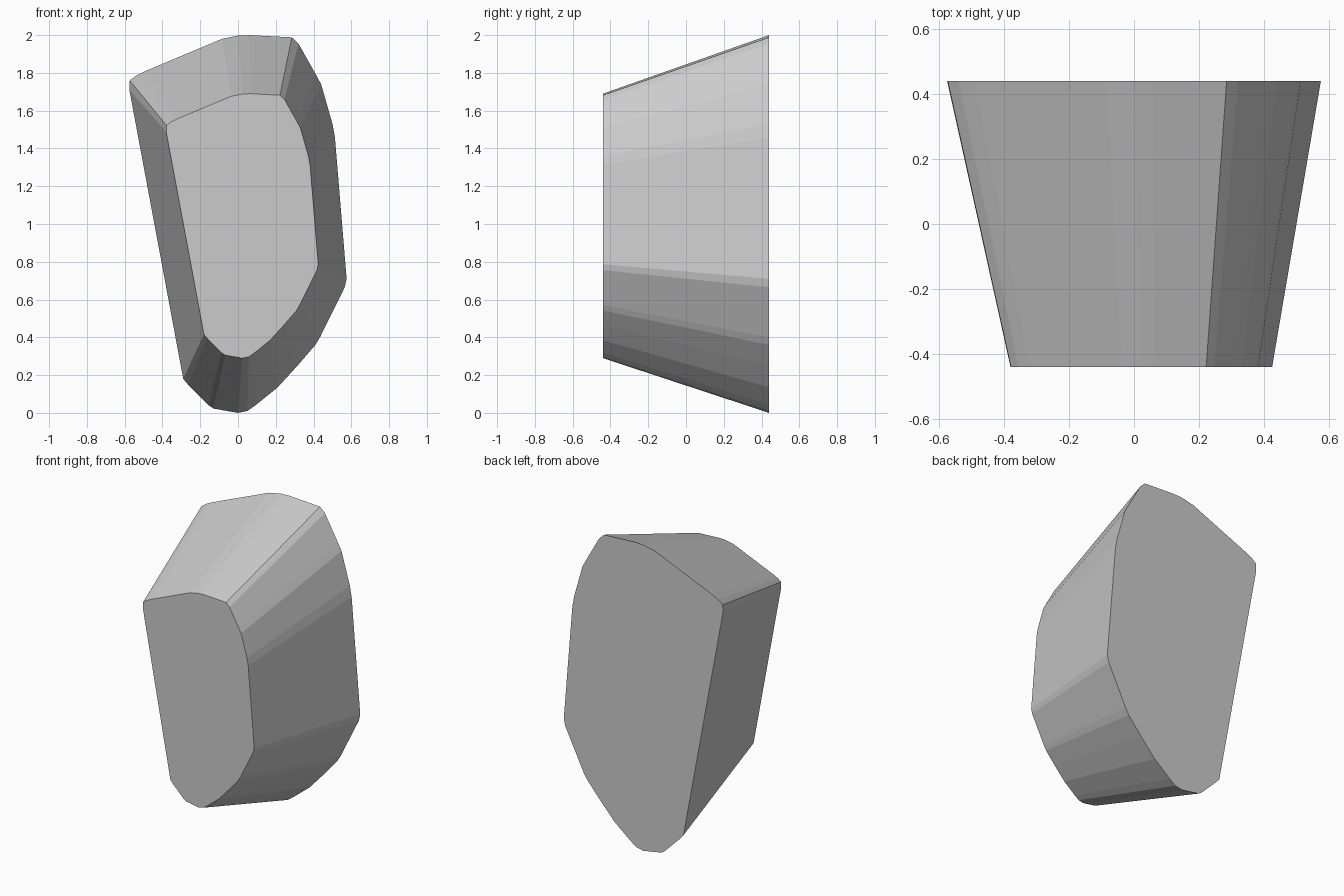
import bpy, bmesh

if "Cube" in bpy.data.objects:
    bpy.data.objects.remove(bpy.data.objects["Cube"])

# Outline of the large back face (x, z), counter-clockwise from the lower left
OUTLINE = [
    (-0.29, 0.18), (-0.265, 0.15), (-0.155, 0.04), (-0.13, 0.023),
    (0.0, 0.0), (0.05, 0.01), (0.095, 0.042), (0.21, 0.135),
    (0.315, 0.25), (0.41, 0.36), (0.434, 0.40), (0.565, 0.665),
    (0.575, 0.71), (0.513, 1.46), (0.50, 1.53), (0.44, 1.74),
    (0.413, 1.79), (0.32, 1.955), (0.285, 1.988), (0.06, 2.0),
    (0.0, 1.997), (-0.085, 1.98), (-0.49, 1.81), (-0.54, 1.785),
    (-0.573, 1.76), (-0.575, 1.71),
]
HALF_DEPTH = 0.44
TAPER = 0.70            # front face size relative to the back face
SHIFT = (0.0225, 0.29)  # offset of the front face in x and z

# Tapered stone block: back outline lofted to the smaller front outline
bm = bmesh.new()
back = [bm.verts.new((x, HALF_DEPTH, z)) for x, z in OUTLINE]
front = [bm.verts.new((x * TAPER + SHIFT[0], -HALF_DEPTH, z * TAPER + SHIFT[1]))
         for x, z in OUTLINE]
bm.faces.new(front)
bm.faces.new(back[::-1])
count = len(OUTLINE)
for i in range(count):
    j = (i + 1) % count
    bm.faces.new((front[i], back[i], back[j], front[j]))
bmesh.ops.recalc_face_normals(bm, faces=bm.faces)

mesh = bpy.data.meshes.new("tapered_block")
bm.to_mesh(mesh)
bm.free()
block = bpy.data.objects.new("tapered_block", mesh)
bpy.context.collection.objects.link(block)

# Plain grey surface
grey = bpy.data.materials.new("light_grey")
grey.diffuse_color = (0.6, 0.6, 0.6, 1.0)
grey.use_nodes = True
grey.node_tree.nodes["Principled BSDF"].inputs["Base Color"].default_value = grey.diffuse_color
mesh.materials.append(grey)
